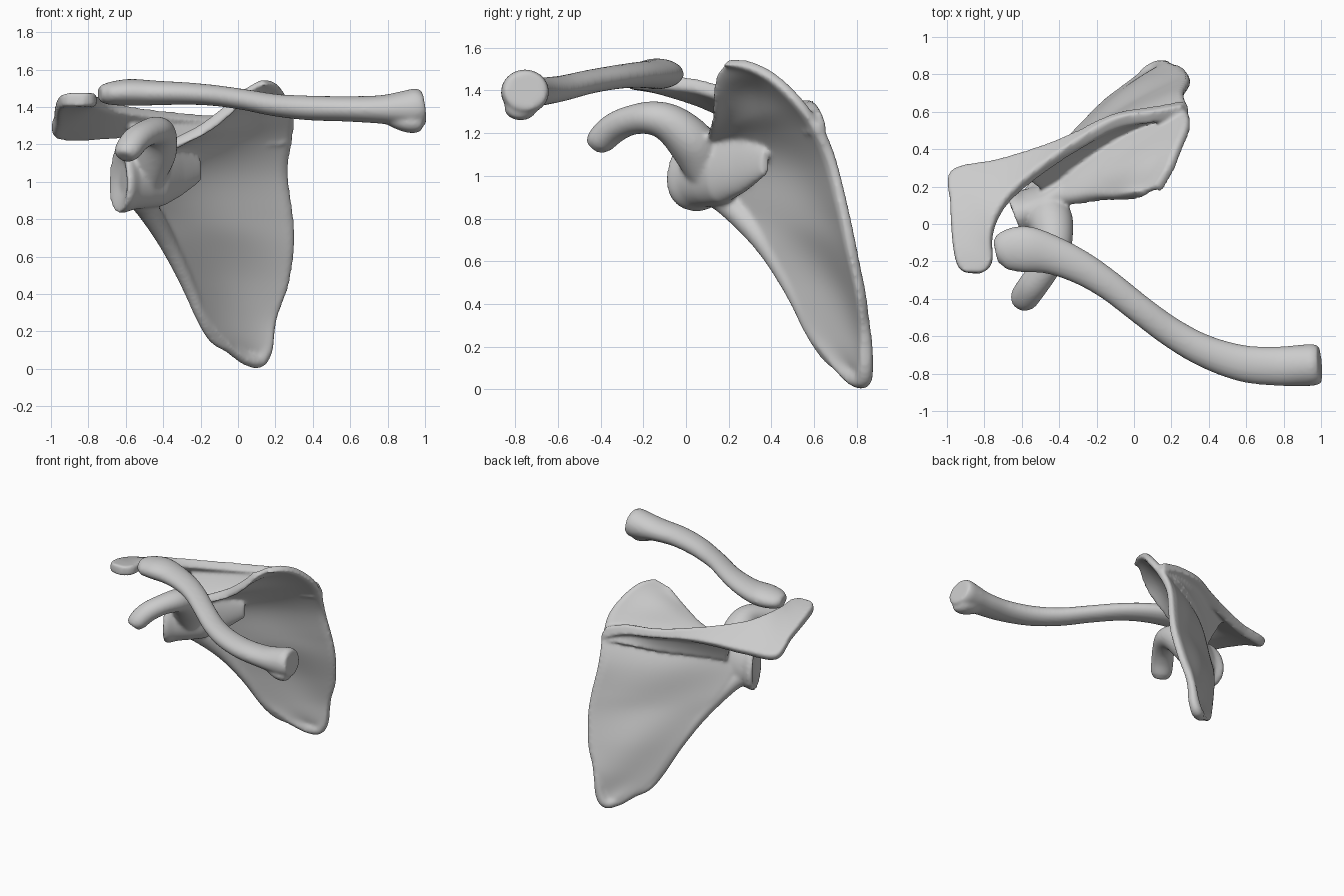
import bpy, bmesh, math
from mathutils import Vector as V


def spline(pts, t):
    """Catmull-Rom through tuples of any length, t in 0..1"""
    n = len(pts) - 1
    i = min(int(t * n), n - 1)
    f = t * n - i
    a, b = pts[i], pts[i + 1]
    p = pts[i - 1] if i else [2 * x - y for x, y in zip(a, b)]
    q = pts[i + 2] if i + 2 <= n else [2 * y - x for x, y in zip(a, b)]
    return [0.5 * (2 * w1 + (w2 - w0) * f + (2 * w0 - 5 * w1 + 4 * w2 - w3) * f * f
                   + (3 * w1 - w0 - 3 * w2 + w3) * f ** 3)
            for w0, w1, w2, w3 in zip(p, a, b, q)]


def loft(bm, rings):
    vs = [[bm.verts.new(p) for p in r] for r in rings]
    n = len(vs[0])
    fs = [bm.faces.new((a[j], a[(j + 1) % n], b[(j + 1) % n], b[j]))
          for a, b in zip(vs, vs[1:]) for j in range(n)]
    fs += [bm.faces.new(vs[0]), bm.faces.new(vs[-1])]
    bmesh.ops.recalc_face_normals(bm, faces=fs)


def sheet(bm, rows, half, bow=0.0, ripple=0.0, steps=60, cols=24):
    """Plate between two edge curves; rows are edge A xyz + edge B xyz, half(u) is half thickness"""
    rings = []
    for k in range(steps + 1):
        t = k / steps
        r = spline(rows, t)
        r0, r1 = spline(rows, max(0, t - .01)), spline(rows, min(1, t + .01))
        a, b = V(r[:3]), V(r[3:])
        tan = (V(r1[:3]) + V(r1[3:])) - (V(r0[:3]) + V(r0[3:]))
        n = (b - a).cross(tan).normalized()
        if n.y < 0:
            n = -n
        front, back = [], []
        for j in range(cols + 1):
            u = j / cols
            s = math.sin(math.pi * u)
            p = a.lerp(b, u) + n * (bow * (b - a).length * s
                                    + ripple * s * s * math.sin(t * 24 + 2 * u))
            h = half(u) * (0.6 if j in (0, cols) else 1)
            front.append(p + n * h)
            back.append(p - n * h)
        rings.append(front + back[::-1])
    loft(bm, rings)


def tube(bm, path, steps=60, sides=28):
    """Elliptical tube; path points are x, y, z, sideways radius, upright radius"""
    rings = []
    for k in range(steps + 1):
        t = k / steps
        c = spline(path, t)
        tan = V(spline(path, min(1, t + .01))[:3]) - V(spline(path, max(0, t - .01))[:3])
        side = tan.cross(V((0, 0, 1))).normalized()
        up = side.cross(tan).normalized()
        rings.append([V(c[:3]) + side * c[3] * math.cos(g) + up * c[4] * math.sin(g)
                      for g in (2 * math.pi * j / sides for j in range(sides))])
    loft(bm, rings)


def finish(bm, name, voxel, smooth):
    """Fuse overlapping pieces into one smooth bone surface"""
    me = bpy.data.meshes.new(name)
    bm.to_mesh(me)
    bm.free()
    ob = bpy.data.objects.new(name, me)
    bpy.context.collection.objects.link(ob)
    m = ob.modifiers.new("fuse", 'REMESH')
    m.mode, m.voxel_size, m.use_smooth_shade = 'VOXEL', voxel, True
    m = ob.modifiers.new("soften", 'SMOOTH')
    m.factor, m.iterations = 0.5, smooth
    return ob


# Collarbone: S-curved shaft, flat outer end, flared inner end with a lower knob
bm = bmesh.new()
tube(bm, [(-.74, -.15, 1.47, .06, .04), (-.69, -.14, 1.472, .105, .06),
          (-.58, -.135, 1.478, .125, .072), (-.44, -.165, 1.475, .105, .066),
          (-.28, -.235, 1.472, .09, .06), (-.13, -.33, 1.462, .08, .056),
          (.03, -.455, 1.44, .077, .056), (.2, -.58, 1.41, .08, .06),
          (.38, -.68, 1.395, .087, .066), (.58, -.745, 1.39, .098, .068),
          (.76, -.76, 1.387, .105, .076), (.88, -.757, 1.39, .11, .095),
          (.955, -.753, 1.395, .112, .105), (.995, -.75, 1.4, .1, .09)])
tube(bm, [(.76, -.765, 1.36, .04, .03), (.87, -.77, 1.325, .07, .05),
          (.94, -.775, 1.315, .075, .055), (.98, -.77, 1.32, .06, .04)])
finish(bm, "collarbone", .011, 10)

bm = bmesh.new()
# Blade: edge A is the outer/upper border, edge B the inner border
sheet(bm, [(.05, .78, .03, .13, .83, .015), (-.07, .69, .13, .175, .84, .10),
           (-.19, .59, .26, .2, .845, .27), (-.285, .49, .47, .265, .825, .45),
           (-.385, .37, .68, .295, .78, .66), (-.49, .25, .83, .287, .745, .83),
           (-.55, .13, 1.0, .257, .69, 1.05), (-.5, .10, 1.12, .28, .62, 1.22),
           (-.35, .11, 1.2, .295, .53, 1.35), (-.2, .13, 1.27, .25, .41, 1.465),
           (-.08, .135, 1.36, .2, .29, 1.525), (.03, .155, 1.48, .14, .19, 1.535)],
      lambda u: .018 + .022 * (1 - u) ** 4 + .015 * u ** 6, bow=.07, ripple=.009, steps=90)
# Thick outer border running into the neck
tube(bm, [(-.57, .08, .97, .08, .09), (-.5, .19, .88, .065, .065), (-.385, .36, .69, .048, .05),
          (-.28, .49, .48, .04, .04), (-.19, .59, .27, .032, .034), (-.13, .655, .165, .028, .03),
          (-.05, .71, .115, .028, .03), (.03, .77, .06, .032, .034), (.09, .81, .038, .038, .036)])
# Thick inner border and lower corner
tube(bm, [(.05, .79, .055, .038, .035), (.105, .825, .042, .042, .04), (.145, .84, .1, .038, .04),
          (.18, .84, .27, .028, .028), (.275, .78, .66, .022, .022), (.245, .69, 1.05, .022, .022),
          (.265, .61, 1.24, .028, .028)])
# Ridge wall on the back of the blade
sheet(bm, [(.26, .61, 1.26, .24, .61, 1.2), (.1, .575, 1.31, .08, .57, 1.19),
           (-.1, .53, 1.32, -.1, .475, 1.17), (-.3, .44, 1.32, -.27, .36, 1.15),
           (-.46, .35, 1.32, -.4, .25, 1.12), (-.6, .27, 1.33, -.48, .18, 1.09)],
      lambda u: .024 + .025 * u ** 3)
# Ridge crest widening into the shoulder tip
sheet(bm, [(.26, .60, 1.29, .28, .63, 1.2), (.1, .57, 1.335, .1, .60, 1.265),
           (-.1, .535, 1.345, -.1, .565, 1.285), (-.3, .42, 1.355, -.3, .475, 1.285),
           (-.5, .28, 1.375, -.5, .40, 1.27), (-.65, .15, 1.40, -.73, .335, 1.245),
           (-.73, .03, 1.43, -.975, .28, 1.25), (-.76, -.08, 1.44, -.98, .1, 1.34),
           (-.755, -.18, 1.44, -.97, -.1, 1.41), (-.775, -.235, 1.44, -.945, -.22, 1.435),
           (-.82, -.265, 1.44, -.905, -.26, 1.44)],
      lambda u: .036, steps=80)
# Socket neck tapering into the blade, with a shallow cup
n, h = V((-.93, -.36, 0)), V((-.36, .93, 0))
rings = []
for d, off, a, b, z in [(-.52, .15, .02, .06, 1.06), (-.38, .09, .05, .13, 1.05),
                        (-.26, .035, .08, .17, 1.04), (-.16, .01, .095, .175, 1.035),
                        (-.07, 0, .115, .175, 1.025), (-.02, 0, .145, .187, 1.02),
                        (.014, 0, .142, .186, 1.02), (.005, 0, .11, .15, 1.02),
                        (-.018, 0, .06, .08, 1.02)]:
    c = V((-.63, .045, z)) + n * d + h * off
    rings.append([c + h * a * math.cos(g) * (1 - .22 * math.sin(g)) + V((0, 0, b * math.sin(g)))
                  for g in (2 * math.pi * j / 32 for j in range(32))])
loft(bm, rings)
# Hooked beak process
tube(bm, [(-.49, .1, 1.04, .1, .11), (-.45, .03, 1.15, .12, .11), (-.43, -.06, 1.235, .105, .095),
          (-.435, -.15, 1.27, .09, .08), (-.485, -.25, 1.262, .08, .07),
          (-.545, -.335, 1.225, .08, .07), (-.59, -.4, 1.165, .075, .065),
          (-.605, -.425, 1.13, .05, .045)])
finish(bm, "shoulder_blade", .011, 12)
